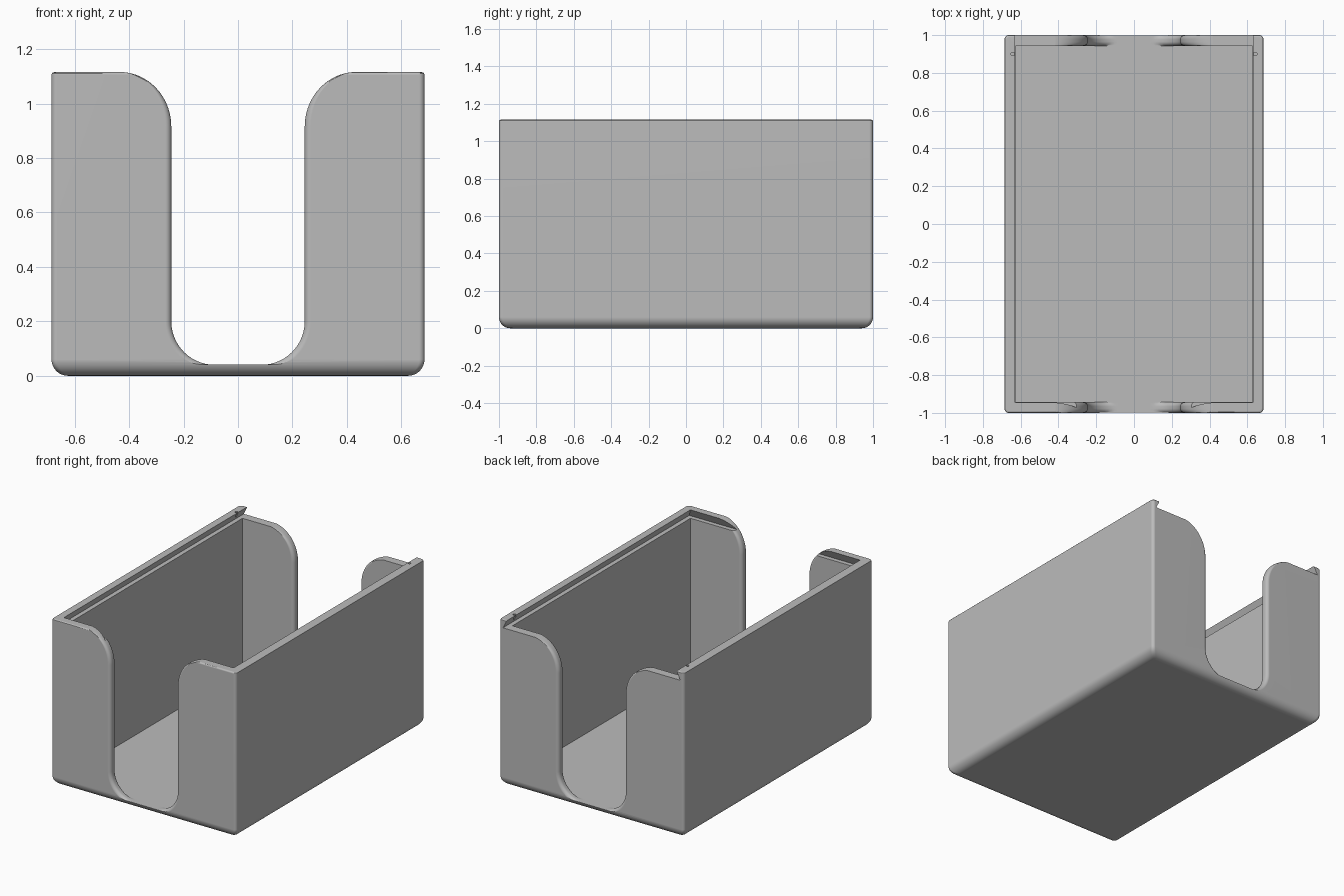
import bpy, bmesh
from math import sin, cos, pi, radians

if "Cube" in bpy.data.objects:
    bpy.data.objects.remove(bpy.data.objects["Cube"], do_unlink=True)

HX, HY, TOP = 0.685, 1.0, 1.115      # outer half sizes and height
IX, IY, FLOOR = 0.627, 0.943, 0.04   # cavity
LEDGE = 1.06                         # height of the lid runner

grey = bpy.data.materials.new("light grey plastic")
grey.use_nodes = True
grey.diffuse_color = (0.5, 0.5, 0.5, 1)
grey.node_tree.nodes["Principled BSDF"].inputs["Base Color"].default_value = (0.5, 0.5, 0.5, 1)


def loft(name, rings):
    """Closed solid skinned through rings with equal point counts."""
    bm = bmesh.new()
    rows = [[bm.verts.new(p) for p in ring] for ring in rings]
    n = len(rows[0])
    for a, b in zip(rows, rows[1:]):
        for i in range(n):
            j = (i + 1) % n
            bm.faces.new((a[i], a[j], b[j], b[i]))
    bm.faces.new(rows[0][::-1])
    bm.faces.new(rows[-1])
    bmesh.ops.recalc_face_normals(bm, faces=bm.faces)
    mesh = bpy.data.meshes.new(name)
    bm.to_mesh(mesh)
    bm.free()
    mesh.materials.append(grey)
    obj = bpy.data.objects.new(name, mesh)
    bpy.context.collection.objects.link(obj)
    return obj


def rounded_rect(hx, hy, z, r=0.02, steps=5):
    ring = []
    for q, (sx, sy) in enumerate(((1, 1), (-1, 1), (-1, -1), (1, -1))):
        for i in range(steps + 1):
            a = (q + i / steps) * pi / 2
            ring.append((sx * (hx - r) + r * cos(a), sy * (hy - r) + r * sin(a), z))
    return ring


def rect(x, y0, y1, z):
    return [(-x, y0, z), (x, y0, z), (x, y1, z), (-x, y1, z)]


def thumb_ring(y, grow, top, steps=14):
    """U-shaped opening with rounded bottom corners and flared shoulders."""
    w, low, flare = 0.245, 0.16, 0.19
    half = []
    for i in range(steps + 1):
        a = i / steps * pi / 2
        r = low + grow
        half.append((w - low + r * sin(a), max(FLOOR + 0.001, FLOOR + low - r * cos(a))))
    for i in range(steps + 1):
        a = i / steps * pi / 2
        half.append((w + flare - (flare - grow) * cos(a), top - 0.2 + 0.201 * sin(a)))
    half.append((w + flare, TOP + 0.1))
    points = half + [(-x, z) for x, z in reversed(half)]
    return [(x, y, z) for x, z in points]


def thumb_cutter(name, side, top):
    # the opening widens towards both wall faces to round its edges
    r, steps = 0.022, 5
    outer = [(HY - r + r * sin(a), r * (1 - cos(a))) for a in
             [i / steps * pi / 2 for i in range(steps + 1)]]
    inner = [(IY + r - r * sin(a), r * (1 - cos(a))) for a in
             [i / steps * pi / 2 for i in range(steps, -1, -1)]]
    spans = [(IY - 0.03, r)] + inner + outer + [(HY + 0.05, r)]
    return loft(name, [thumb_ring(side * y, g, top) for y, g in spans])


# outer shell: large rounding below, fine rounding at the rim
rings = []
for i in range(9):
    a = i / 8 * pi / 2
    inset = 0.06 * (1 - sin(a))
    rings.append(rounded_rect(HX - inset, HY - inset, 0.06 * (1 - cos(a))))
for i in range(4):
    a = i / 3 * pi / 2
    inset = 0.01 * (1 - cos(a))
    rings.append(rounded_rect(HX - inset, HY - inset, TOP - 0.01 + 0.01 * sin(a)))
tray = loft("open_box", rings)

# cavity, dovetail lid runner open at the back, and finger openings
cutters = [
    loft("cavity_cutter", [rect(IX, -IY, IY, FLOOR), rect(IX, -IY, IY, TOP + 0.1)]),
    loft("lid_runner_cutter", [rect(0.657, -0.973, 1.1, LEDGE),
                               rect(0.629, -0.945, 1.1, TOP + 0.001),
                               rect(0.629, -0.945, 1.1, TOP + 0.1)]),
    thumb_cutter("front_opening_cutter", -1, TOP),
    thumb_cutter("back_opening_cutter", 1, LEDGE),
]
# small lid catches near the back corners
for side in (-1, 1):
    cutters.append(loft("catch_cutter", [
        [(side * 0.642 + 0.009 * cos(i * pi / 6), 0.9 + 0.009 * sin(i * pi / 6), z)
         for i in range(12)] for z in (LEDGE + 0.01, TOP + 0.05)]))

bpy.ops.object.select_all(action="DESELECT")
bpy.context.view_layer.objects.active = tray
tray.select_set(True)
for cutter in cutters:
    cutter.hide_render = True
    mod = tray.modifiers.new("cut", "BOOLEAN")
    mod.operation = "DIFFERENCE"
    mod.solver = "EXACT"
    mod.object = cutter
    bpy.ops.object.modifier_apply(modifier=mod.name)
    bpy.data.objects.remove(cutter, do_unlink=True)

bpy.ops.object.shade_smooth_by_angle(angle=radians(30))
weighted = tray.modifiers.new("weighted normals", "WEIGHTED_NORMAL")
weighted.keep_sharp = True
